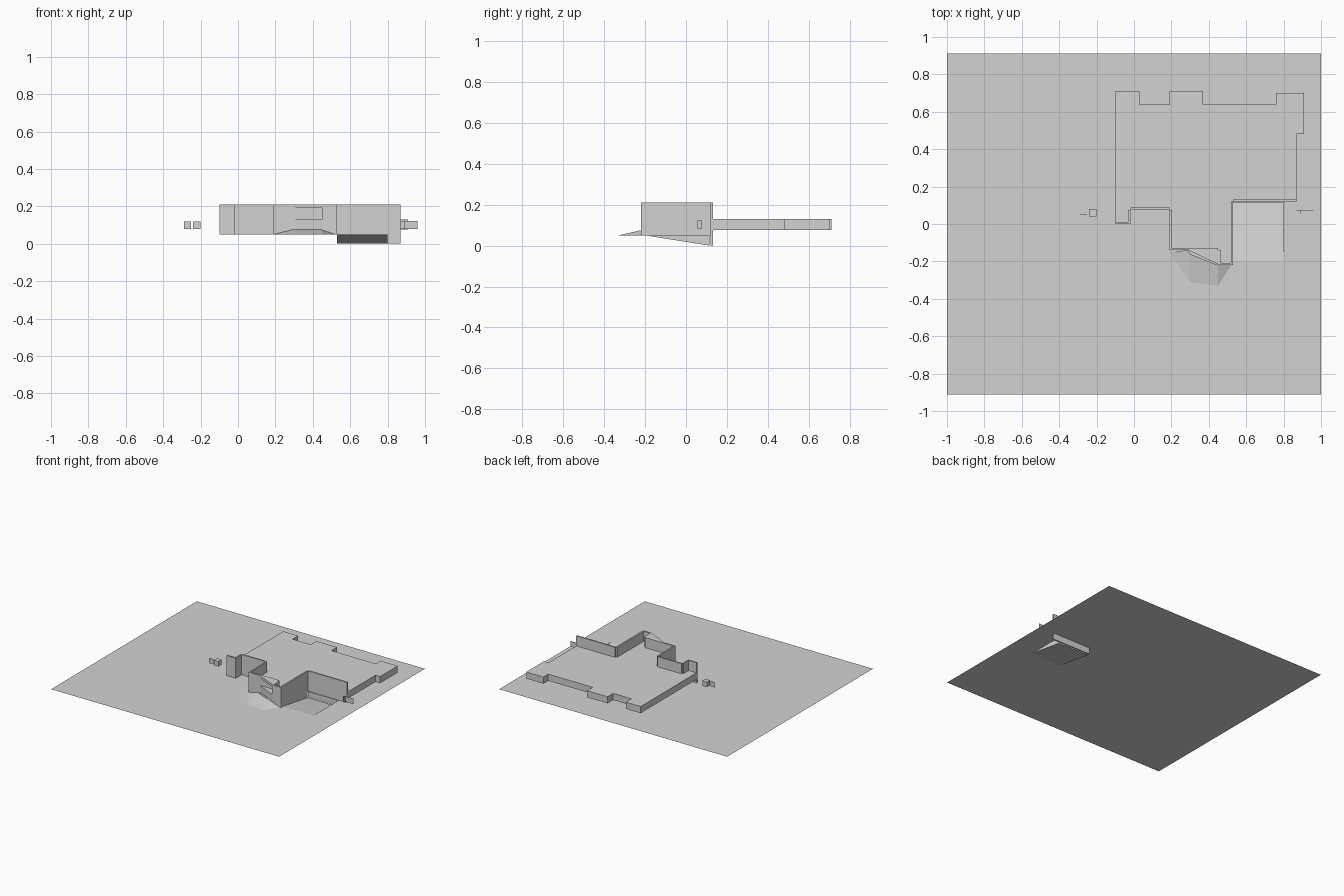
import bpy, bmesh
from mathutils import Vector

cube = bpy.data.objects.get("Cube")
if cube:
    bpy.data.objects.remove(cube, do_unlink=True)

grey = bpy.data.materials.new("plain_grey")
grey.use_nodes = True
grey.diffuse_color = (0.65, 0.65, 0.65, 1)
grey.node_tree.nodes["Principled BSDF"].inputs["Base Color"].default_value = grey.diffuse_color

GROUND, FLOOR, SILL, TOP = 0.05, 0.077, 0.13, 0.21
THICK = 0.012


def finish(name, bm, recalc=True):
    if recalc:
        bmesh.ops.recalc_face_normals(bm, faces=bm.faces)
    mesh = bpy.data.meshes.new(name)
    bm.to_mesh(mesh)
    bm.free()
    mesh.materials.append(grey)
    obj = bpy.data.objects.new(name, mesh)
    bpy.context.collection.objects.link(obj)
    return obj


def prism(name, outline, z0, z1):
    """Extrude a plan outline between two heights."""
    bm = bmesh.new()
    base = bm.faces.new([bm.verts.new((x, y, z0)) for x, y in outline])
    ext = bmesh.ops.extrude_face_region(bm, geom=[base], use_keep_orig=True)
    moved = [v for v in ext["geom"] if isinstance(v, bmesh.types.BMVert)]
    bmesh.ops.translate(bm, verts=moved, vec=(0, 0, z1 - z0))
    return finish(name, bm)


def box(name, x0, x1, y0, y1, z0, z1):
    return prism(name, [(x0, y0), (x1, y0), (x1, y1), (x0, y1)], z0, z1)


def sheet(name, faces):
    """Open surface; faces are listed counter-clockwise from outside."""
    bm = bmesh.new()
    for face in faces:
        bm.faces.new([bm.verts.new(p) for p in face])
    bmesh.ops.remove_doubles(bm, verts=bm.verts, dist=0.0001)
    return finish(name, bm, recalc=False)


# Ground sheet with an opening over the sunken driveway
HX0, HX1, HY0, HY1 = 0.53, 0.80, -0.20, 0.115


def flat(x0, x1, y0, y1):
    return [(x0, y0, GROUND), (x1, y0, GROUND), (x1, y1, GROUND), (x0, y1, GROUND)]


sheet("ground", [flat(-1, HX0, -0.912, 0.912), flat(HX1, 1, -0.912, 0.912),
                 flat(HX0, HX1, -0.912, HY0), flat(HX0, HX1, HY1, 0.912)])

# Driveway ramp and its triangular side walls
sheet("driveway_ramp", [[(HX0, HY0, GROUND), (HX1, HY0, GROUND),
                         (HX1, HY1, 0), (HX0, HY1, 0)]])
for side, x in (("right", HX0), ("left", HX1)):
    sheet("driveway_side_" + side, [[(x, HY0, GROUND), (x, HY1, 0), (x, HY1, GROUND)]])

# Front facade line, and the rear line that closes the floor slab
front = [(-0.10, 0.0), (-0.02, 0.0), (-0.02, 0.075), (0.19, 0.075), (0.19, -0.14),
         (0.45, -0.14), (0.45, -0.22), (0.53, -0.22), (0.53, 0.12), (0.87, 0.12)]
rear = [(0.87, 0.48), (0.91, 0.48), (0.91, 0.70), (0.76, 0.70), (0.76, 0.64),
        (0.37, 0.64), (0.37, 0.71), (0.19, 0.71), (0.19, 0.64), (0.03, 0.64),
        (0.03, 0.71), (-0.10, 0.71)]
prism("floor_slab", front + rear, FLOOR, SILL)

# Tall facade walls, one thin panel for each stretch, set inside the line
for i, (a, b) in enumerate(zip(front, front[1:])):
    a, b = Vector(a), Vector(b)
    along = (b - a).normalized()
    inward = Vector((-along.y, along.x)) * THICK
    garage = i == len(front) - 2
    prism("garage_wall" if garage else "facade_wall_%d" % (i + 1),
          [a, b, b + inward, a + inward], 0 if garage else GROUND, TOP)

# Corner porch: triangular plinth and canopy
porch = [(0.29, -0.14), (0.45, -0.215), (0.45, -0.14)]
prism("porch_plinth", porch, FLOOR, SILL)
prism("porch_canopy", porch, 0.19, TOP)

# Low sloped entrance apron in front of the porch
lo = [(0.19, -0.15, GROUND), (0.30, -0.31, GROUND), (0.45, -0.33, GROUND), (0.52, -0.22, GROUND)]
hi = [(0.29, -0.14, 0.075), (0.30, -0.16, 0.075), (0.45, -0.22, 0.075), (0.45, -0.215, 0.075)]
sheet("entrance_apron", [[lo[i], lo[i + 1], hi[i + 1], hi[i]] for i in range(3)])

# Small fittings floating beside the house
box("right_box", -0.24, -0.20, 0.04, 0.08, 0.08, 0.12)
box("right_plate", -0.29, -0.25, 0.05, 0.053, 0.08, 0.12)
box("left_plate", 0.87, 0.96, 0.073, 0.076, 0.08, 0.122)
box("left_return", 0.887, 0.89, 0.055, 0.075, 0.08, 0.125)
